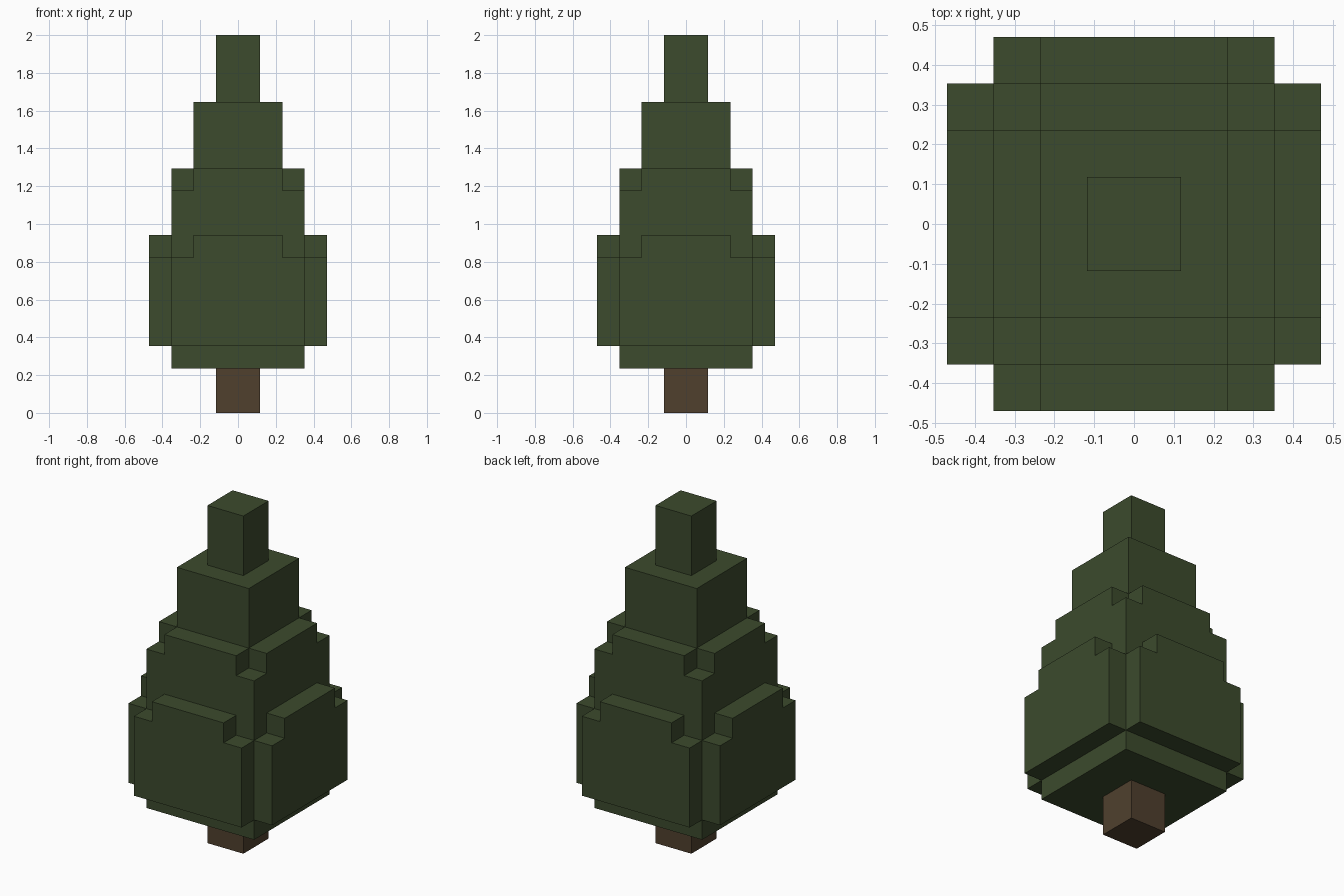
import bpy
import bmesh
from math import pi
from mathutils import Matrix, Vector

U = 2 / 17  # edge of one block unit

if "Cube" in bpy.data.objects:
    bpy.data.objects.remove(bpy.data.objects["Cube"], do_unlink=True)


def make_material(name, rgb):
    mat = bpy.data.materials.new(name)
    mat.use_nodes = True
    colour = (*rgb, 1)
    mat.diffuse_color = colour
    mat.node_tree.nodes["Principled BSDF"].inputs["Base Color"].default_value = colour
    return mat


def add_object(name, bm, mat):
    bmesh.ops.recalc_face_normals(bm, faces=bm.faces)
    mesh = bpy.data.meshes.new(name)
    bm.to_mesh(mesh)
    bm.free()
    mesh.materials.append(mat)
    obj = bpy.data.objects.new(name, mesh)
    bpy.context.collection.objects.link(obj)
    return obj


def block(name, half, bottom, top, mat):
    """Square block centred on the trunk axis, measured in units."""
    bm = bmesh.new()
    bmesh.ops.create_cube(bm, size=U)
    bmesh.ops.scale(bm, verts=bm.verts, vec=(2 * half, 2 * half, top - bottom))
    bmesh.ops.translate(bm, verts=bm.verts, vec=(0, 0, U * (top + bottom) / 2))
    return add_object(name, bm, mat)


def panel(name, half_profile, inner, outer, turn, mat):
    """Mirrored (x, z) outline extruded outwards, then turned to one side."""
    outline = half_profile + [(-x, z) for x, z in reversed(half_profile)]
    bm = bmesh.new()
    face = bm.faces.new([bm.verts.new((x * U, -inner * U, z * U)) for x, z in outline])
    grown = bmesh.ops.extrude_face_region(bm, geom=[face], use_keep_orig=True)["geom"]
    moved = [v for v in grown if isinstance(v, bmesh.types.BMVert)]
    bmesh.ops.translate(bm, verts=moved, vec=Vector((0, inner - outer, 0)) * U)
    bmesh.ops.rotate(bm, verts=bm.verts, matrix=Matrix.Rotation(turn, 3, "Z"))
    return add_object(name, bm, mat)


needles = make_material("dark green needles", (0.045, 0.069, 0.026))
bark = make_material("brown bark", (0.080, 0.051, 0.027))

# Trunk and the stacked tiers of foliage
block("trunk", 1, 0, 2, bark)
block("lower_foliage", 3, 2, 10, needles)
block("upper_foliage", 2, 10, 14, needles)
block("treetop", 1, 14, 17, needles)

# Stepped branch panels and shoulder ridges on all four sides
stepped = [(3, 3), (3, 7), (2, 7), (2, 8)]
ridge = [(2, 10), (2, 11)]
for i, side in enumerate(("front", "left", "back", "right")):
    panel(side + "_branches", stepped, 3, 4, i * pi / 2, needles)
    panel(side + "_shoulder", ridge, 2, 3, i * pi / 2, needles)
